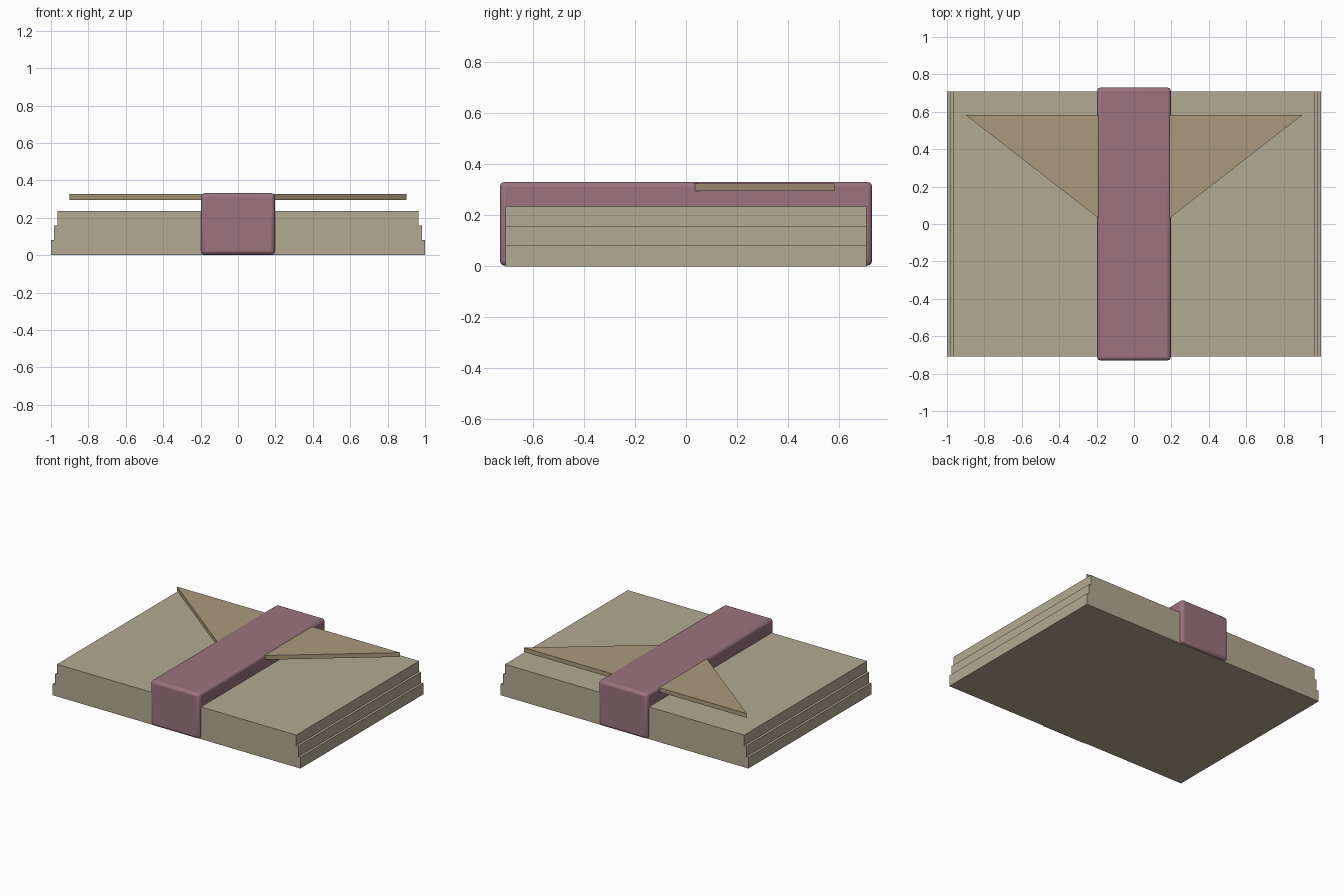
import bpy, bmesh, math

if "Cube" in bpy.data.objects:
    bpy.data.objects.remove(bpy.data.objects["Cube"])


def material(name, rgb):
    m = bpy.data.materials.new(name)
    m.diffuse_color = (*rgb, 1)
    m.use_nodes = True
    m.node_tree.nodes["Principled BSDF"].inputs["Base Color"].default_value = m.diffuse_color
    return m


paper = material("paper", (0.45, 0.40, 0.29))
flap_paper = material("flap_paper", (0.41, 0.32, 0.20))
ribbon = material("ribbon", (0.33, 0.17, 0.21))


def prism(name, outline, z0, z1, mat):
    """Extrude a flat xy outline from z0 up to z1."""
    bm = bmesh.new()
    face = bm.faces.new([bm.verts.new((x, y, z0)) for x, y in outline])
    top = bmesh.ops.extrude_face_region(bm, geom=[face])["geom"]
    verts = [v for v in top if isinstance(v, bmesh.types.BMVert)]
    bmesh.ops.translate(bm, verts=verts, vec=(0, 0, z1 - z0))
    bmesh.ops.recalc_face_normals(bm, faces=bm.faces)
    mesh = bpy.data.meshes.new(name)
    bm.to_mesh(mesh)
    bm.free()
    obj = bpy.data.objects.new(name, mesh)
    bpy.context.collection.objects.link(obj)
    mesh.materials.append(mat)
    return obj


def rect(hx, hy):
    return [(-hx, -hy), (hx, -hy), (hx, hy), (-hx, hy)]


# Stack of three envelopes, each a little narrower than the one below
levels = [0.0, 0.082, 0.158, 0.235]
for i, half_width in enumerate((1.0, 0.983, 0.966)):
    prism(f"envelope_{i + 1}", rect(half_width, 0.708), levels[i], levels[i + 1], paper)

# Triangular flap held above the stack by the band
prism("envelope_flap", [(-0.9, 0.583), (0, -0.117), (0.9, 0.583)], 0.295, 0.326, flap_paper)

# Wrapping band with softly rounded edges
band = prism("ribbon_band", rect(0.197, 0.73), 0.003, 0.332, ribbon)
bevel = band.modifiers.new("rounded_edges", "BEVEL")
bevel.width = 0.02
bevel.segments = 3
bpy.context.view_layer.objects.active = band
band.select_set(True)
bpy.ops.object.shade_smooth_by_angle(angle=math.radians(40))
